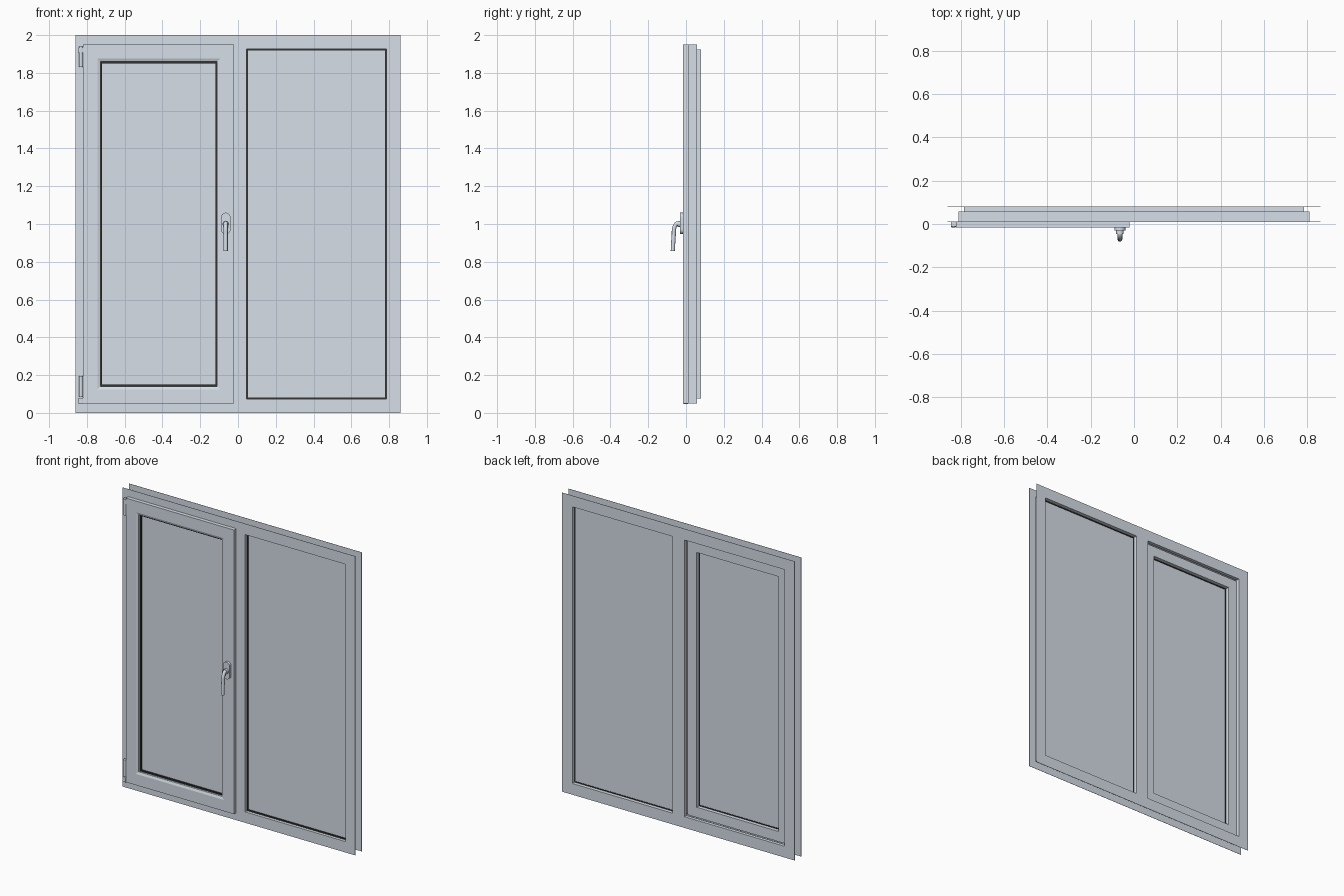
import bpy, bmesh, math
from mathutils import Matrix, Vector

cube = bpy.data.objects.get("Cube")
if cube:
    bpy.data.objects.remove(cube, do_unlink=True)


def material(name, colour):
    mat = bpy.data.materials.new(name)
    mat.use_nodes = True
    mat.diffuse_color = colour
    mat.node_tree.nodes["Principled BSDF"].inputs["Base Color"].default_value = colour
    return mat


PALE = material("pale blue grey", (0.672, 0.735, 0.8, 1))
RUBBER = material("dark rubber", (0.035, 0.033, 0.032, 1))


def finish(name, bm, mat=PALE):
    mesh = bpy.data.meshes.new(name)
    bm.to_mesh(mesh)
    bm.free()
    mesh.materials.append(mat)
    ob = bpy.data.objects.new(name, mesh)
    bpy.context.collection.objects.link(ob)
    return ob


def smooth(ob):
    bpy.ops.object.select_all(action='DESELECT')
    ob.select_set(True)
    bpy.context.view_layer.objects.active = ob
    bpy.ops.object.shade_smooth_by_angle(angle=math.radians(40))


def ring(name, rect, profile, mat=PALE, closed=True):
    """Four separate mitred bars swept from a profile of (inset, y) points."""
    x0, x1, z0, z1 = rect
    bm = bmesh.new()

    def corners(i, y):
        return ((x0 + i, y, z0 + i), (x1 - i, y, z0 + i),
                (x1 - i, y, z1 - i), (x0 + i, y, z1 - i))

    for k in range(4):
        bar = [[bm.verts.new(corners(i, y)[c]) for c in (k, (k + 1) % 4)]
               for i, y in profile]
        pairs = list(zip(bar, bar[1:]))
        if closed:
            pairs.append((bar[-1], bar[0]))
            bm.faces.new([pair[0] for pair in bar])
            bm.faces.new([pair[1] for pair in reversed(bar)])
        for a, b in pairs:
            bm.faces.new((a[0], a[1], b[1], b[0]))
    return finish(name, bm, mat)


def strip(i0, i1, y0, y1):
    """Rectangular profile for a ring."""
    return [(i0, y0), (i1, y0), (i1, y1), (i0, y1)]


def box(name, x0, x1, y0, y1, z0, z1, bevel=0):
    bm = bmesh.new()
    lo, hi = Vector((x0, y0, z0)), Vector((x1, y1, z1))
    bmesh.ops.create_cube(bm, size=1, matrix=Matrix.Translation((lo + hi) / 2)
                          @ Matrix.Diagonal((hi - lo).to_4d()))
    if bevel:
        bmesh.ops.bevel(bm, geom=bm.edges[:], offset=bevel, segments=2,
                        affect='EDGES', profile=0.5)
    return finish(name, bm)


def cylinder(name, centre, radius, depth, turn=0):
    bm = bmesh.new()
    bmesh.ops.create_cone(bm, cap_ends=True, segments=24, radius1=radius,
                          radius2=radius, depth=depth,
                          matrix=Matrix.Translation(centre) @ Matrix.Rotation(turn, 4, 'X'))
    smooth(finish(name, bm))


# Outer frame: thin front and back flanges joined by a stepped wall
FRAME = (-0.86, 0.86, 0, 2)
ring("frame_front", FRAME, strip(0, 0.073, 0.01, 0.0115))
ring("frame_back", FRAME, strip(0, 0.075, 0.0785, 0.08))
ring("frame_wall", FRAME,
     [(0.05, 0.0115), (0.05, 0.058), (0.075, 0.058), (0.075, 0.0785)], closed=False)

# Mullion between the two lights
box("mullion_front", -0.03, 0.045, 0.01, 0.058, 0.073, 1.927)
box("mullion_back", -0.045, 0.045, 0.058, 0.08, 0.075, 1.925)

# Fixed light with rubber seals on both faces of the glass
FIXED = (0.045, 0.787, 0.073, 1.927)
ring("fixed_reveal", FIXED, strip(-0.02, 0, 0.0115, 0.058))
ring("fixed_front_seal", FIXED, strip(0, 0.009, 0.03, 0.04), RUBBER)
ring("fixed_back_seal", FIXED, strip(0, 0.006, 0.045, 0.053), RUBBER)
box("fixed_glass", 0.045, 0.787, 0.036, 0.05, 0.073, 1.927)

# Opening sash, overlapping the frame at the front
SASH = (-0.82, -0.02, 0.05, 1.95)
ring("sash_frame", SASH,
     [(0, 0.01), (0, -0.015), (0.075, -0.015), (0.091, -0.009), (0.091, 0.02),
      (0.098, 0.02), (0.098, 0.055), (0.03, 0.055), (0.03, 0.01)])
ring("sash_front_seal", SASH, strip(0.091, 0.1, 0.003, 0.018), RUBBER)
ring("sash_back_seal", SASH, strip(0.098, 0.104, 0.024, 0.031), RUBBER)
box("sash_glass", -0.727, -0.113, 0.014, 0.028, 0.143, 1.857)

# Handle plate with rounded ends
HX, HZ = -0.065, 1.003
bm = bmesh.new()
rim = []
for end in (1, -1):
    for k in range(13):
        a = math.pi * k / 12 + (0 if end == 1 else math.pi)
        rim.append(bm.verts.new((HX + 0.025 * math.cos(a), -0.015,
                                 HZ + end * 0.032 + 0.025 * math.sin(a))))
base = bm.faces.new(rim)
grown = bmesh.ops.extrude_face_region(bm, geom=[base])["geom"]
bmesh.ops.translate(bm, vec=(0, -0.016, 0),
                    verts=[v for v in grown if isinstance(v, bmesh.types.BMVert)])
bmesh.ops.recalc_face_normals(bm, faces=bm.faces[:])
smooth(finish("handle_plate", bm))
cylinder("handle_neck", (HX, -0.037, 1.0), 0.017, 0.016, math.pi / 2)

# Lever bending from the neck down to the grip
curve = bpy.data.curves.new("handle_lever", 'CURVE')
curve.dimensions = '3D'
curve.bevel_depth = 0.011
curve.bevel_resolution = 4
curve.resolution_u = 8
curve.use_fill_caps = True
path = [(-0.03, 1.003), (-0.046, 1.003), (-0.06, 0.985), (-0.065, 0.94), (-0.07, 0.857)]
spline = curve.splines.new('BEZIER')
spline.bezier_points.add(len(path) - 1)
for p, (y, z) in zip(spline.bezier_points, path):
    p.co = (HX, y, z)
    p.handle_left_type = p.handle_right_type = 'AUTO'
curve.materials.append(PALE)
lever = bpy.data.objects.new("handle_lever", curve)
bpy.context.collection.objects.link(lever)
bpy.ops.object.select_all(action='DESELECT')
lever.select_set(True)
bpy.context.view_layer.objects.active = lever
bpy.ops.object.convert(target='MESH')
smooth(bpy.context.view_layer.objects.active)

# Hinges on the outer stile
for name, z0, z1 in (("upper_hinge", 1.83, 1.94), ("lower_hinge", 0.085, 0.195)):
    cylinder(name + "_barrel", (-0.832, -0.003, (z0 + z1) / 2), 0.011, z1 - z0)
    box(name + "_leaf", -0.836, -0.819, -0.004, 0.01, z0, z1)
box("lower_hinge_foot", -0.845, -0.82, -0.015, 0.01, 0.046, 0.08, bevel=0.004)
box("upper_hinge_cap", -0.845, -0.82, -0.013, 0.01, 1.905, 1.935, bevel=0.004)
